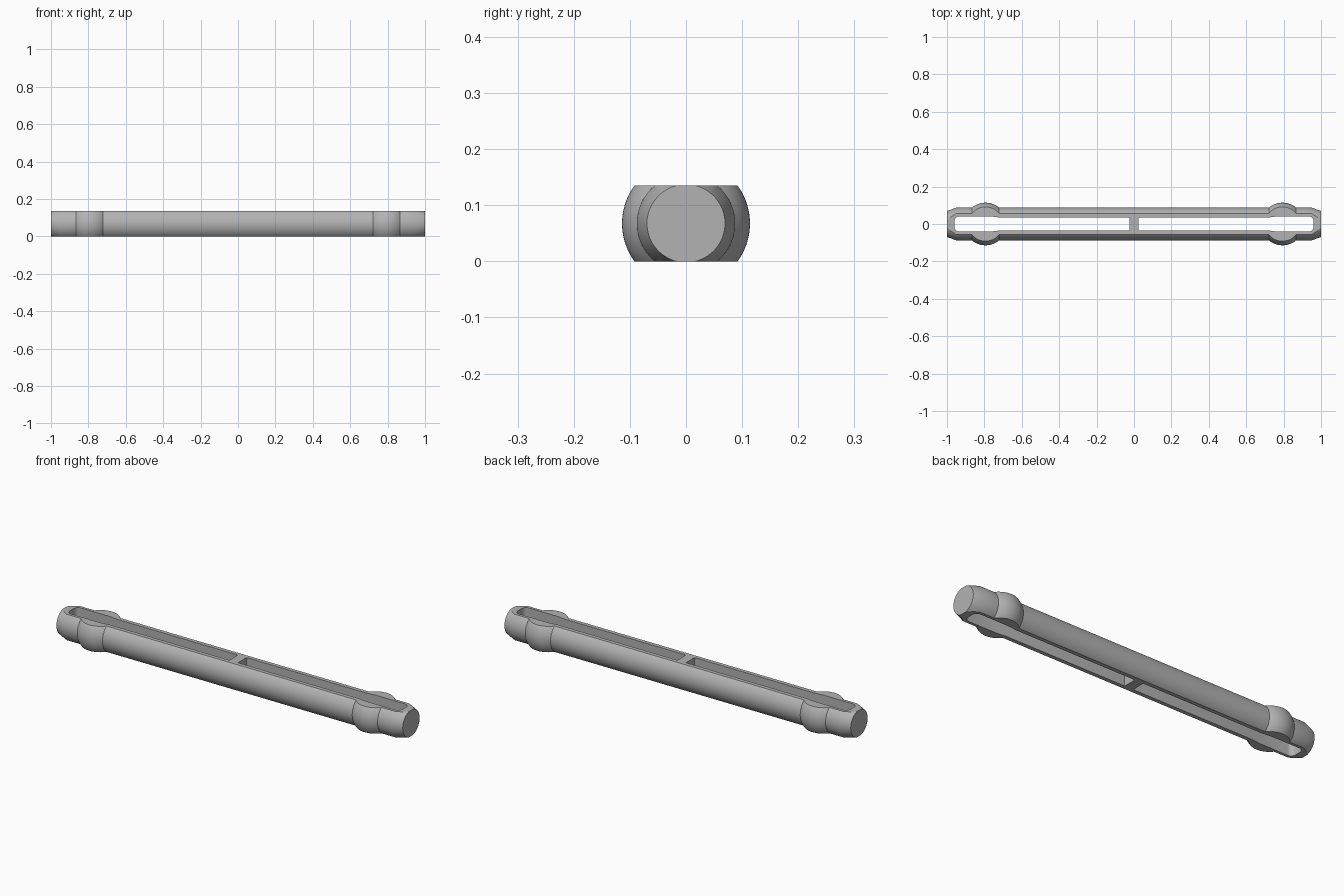
import bpy, bmesh, math

cube = bpy.data.objects.get("Cube")
if cube:
    bpy.data.objects.remove(cube, do_unlink=True)

HEIGHT = 0.135
AXIS_Z = HEIGHT / 2
SHAFT_R, TIP_R = 0.0875, 0.0695
BULGE_X, BULGE_R, BULGE_HALF = 0.794, 0.114, 0.073
SEGMENTS = 96

metal = bpy.data.materials.new("grey")
metal.use_nodes = True
grey = (0.45, 0.45, 0.45, 1)
metal.diffuse_color = grey
metal.node_tree.nodes["Principled BSDF"].inputs["Base Color"].default_value = grey


def make_object(name, bm):
    bmesh.ops.recalc_face_normals(bm, faces=bm.faces)
    mesh = bpy.data.meshes.new(name)
    bm.to_mesh(mesh)
    bm.free()
    obj = bpy.data.objects.new(name, mesh)
    bpy.context.collection.objects.link(obj)
    mesh.materials.append(metal)
    return obj


def half_profile():
    """Radius along x from the middle to the tip, with a spherical bulge."""
    points = [(0, SHAFT_R), (BULGE_X - BULGE_HALF, SHAFT_R)]
    steps = 16
    for i in range(steps + 1):
        d = BULGE_HALF * (2 * i / steps - 1)
        points.append((BULGE_X + d, math.sqrt(BULGE_R ** 2 - d ** 2)))
    points += [(BULGE_X + BULGE_HALF, SHAFT_R), (0.95, SHAFT_R), (1, TIP_R)]
    return points


# Turned pin body, sliced flat on top and bottom
right = half_profile()
profile = [(-x, r) for x, r in reversed(right[1:])] + right
bm = bmesh.new()
rings = []
for x, r in profile:
    angles = [2 * math.pi * k / SEGMENTS for k in range(SEGMENTS)]
    rings.append([bm.verts.new((x, r * math.cos(a), AXIS_Z + r * math.sin(a)))
                  for a in angles])
for a, b in zip(rings, rings[1:]):
    for k in range(SEGMENTS):
        n = (k + 1) % SEGMENTS
        bm.faces.new((a[k], a[n], b[n], b[k]))
for ring in (rings[0], rings[-1]):
    bm.faces.new(ring)
for z, side in ((0, -1), (HEIGHT, 1)):
    geom = bm.verts[:] + bm.edges[:] + bm.faces[:]
    bmesh.ops.bisect_plane(bm, geom=geom, plane_co=(0, 0, z),
                           plane_no=(0, 0, side), clear_outer=True)
    rim = [e for e in bm.edges if e.is_boundary]
    bmesh.ops.holes_fill(bm, edges=rim, sides=0)
pin = make_object("slotted_pin", bm)


def slot_cutter(side):
    """Through slot, a little wider and rounded at its outer end."""
    end, wide, narrow, corner = 0.96, 0.041, 0.035, 0.025
    half = [(0.025, narrow), (0.72, narrow), (0.77, wide)]
    for i in range(7):
        a = math.pi / 2 * (1 - i / 6)
        half.append((end - corner + corner * math.cos(a),
                     wide - corner + corner * math.sin(a)))
    outline = half + [(x, -y) for x, y in reversed(half)]
    cutter_bm = bmesh.new()
    face = cutter_bm.faces.new([cutter_bm.verts.new((side * x, y, -0.1))
                                for x, y in outline])
    out = bmesh.ops.extrude_face_region(cutter_bm, geom=[face])
    top = [v for v in out["geom"] if isinstance(v, bmesh.types.BMVert)]
    bmesh.ops.translate(cutter_bm, verts=top, vec=(0, 0, 0.4))
    cutter = make_object("slot_cutter", cutter_bm)
    cutter.hide_render = True
    return cutter


# Two slots, leaving a web across the middle
bpy.context.view_layer.objects.active = pin
pin.select_set(True)
for side in (-1, 1):
    cutter = slot_cutter(side)
    mod = pin.modifiers.new("slot", "BOOLEAN")
    mod.operation = "DIFFERENCE"
    mod.solver = "EXACT"
    mod.object = cutter
    bpy.ops.object.modifier_apply(modifier=mod.name)
    bpy.data.objects.remove(cutter, do_unlink=True)

bpy.ops.object.shade_smooth_by_angle(angle=math.radians(20))
